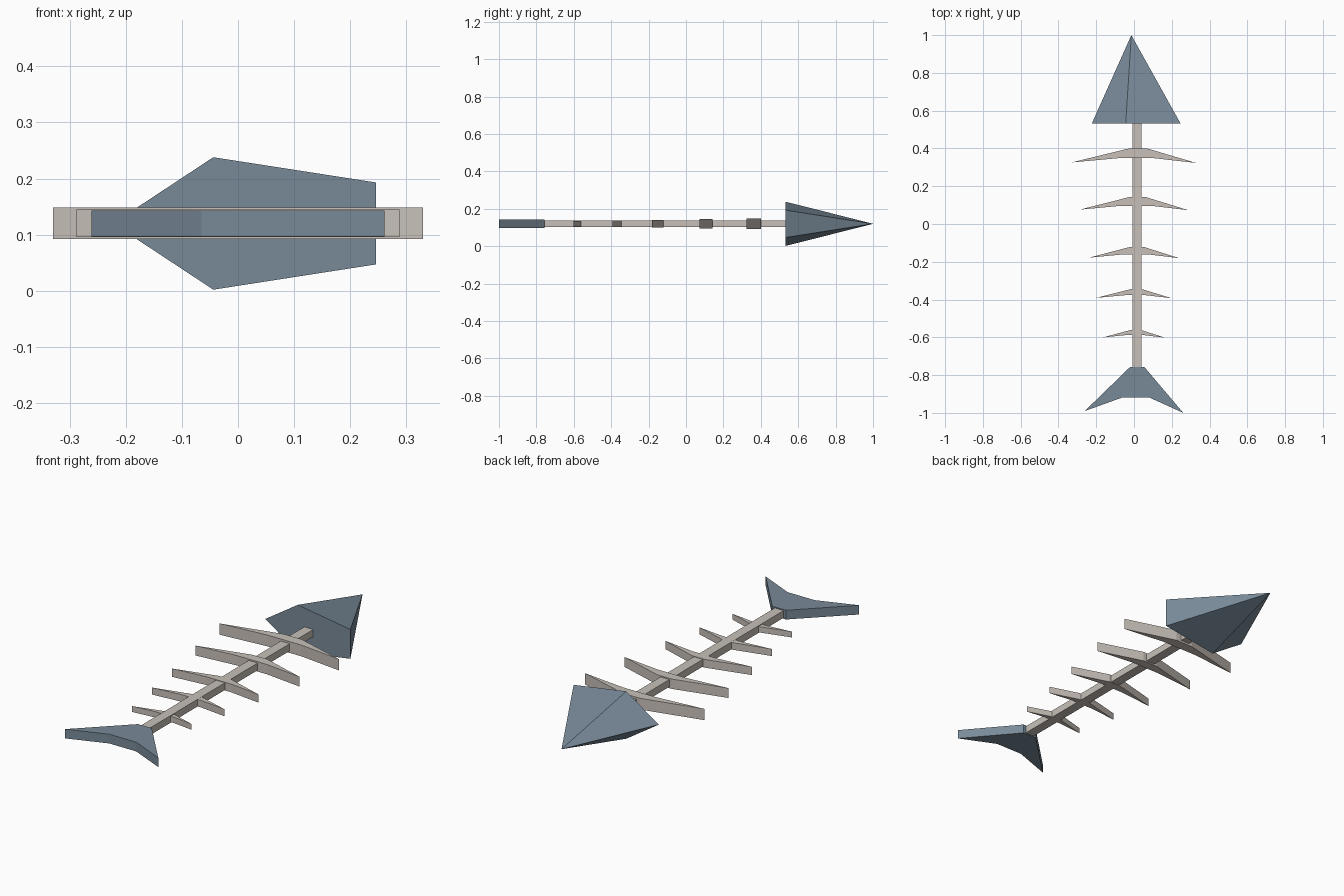
import bpy
import bmesh

if "Cube" in bpy.data.objects:
    bpy.data.objects.remove(bpy.data.objects["Cube"], do_unlink=True)


def make_material(name, rgb):
    mat = bpy.data.materials.new(name)
    mat.use_nodes = True
    mat.diffuse_color = (*rgb, 1)
    mat.node_tree.nodes["Principled BSDF"].inputs["Base Color"].default_value = (*rgb, 1)
    return mat


slate = make_material("slate blue", (0.19, 0.255, 0.318))
bone = make_material("pale bone", (0.578, 0.527, 0.485))
MID_Z = 0.12


def finish(name, bm, mat):
    bmesh.ops.recalc_face_normals(bm, faces=bm.faces)
    mesh = bpy.data.meshes.new(name)
    bm.to_mesh(mesh)
    bm.free()
    mesh.materials.append(mat)
    obj = bpy.data.objects.new(name, mesh)
    bpy.context.collection.objects.link(obj)
    return obj


def slab(name, outline, thickness, mat):
    """Extrude a plan outline vertically about the middle height."""
    bm = bmesh.new()
    verts = [bm.verts.new((x, y, MID_Z - thickness / 2)) for x, y in outline]
    face = bm.faces.new(verts)
    top = bmesh.ops.extrude_face_region(bm, geom=[face])["geom"]
    moved = [v for v in top if isinstance(v, bmesh.types.BMVert)]
    bmesh.ops.translate(bm, verts=moved, vec=(0, 0, thickness))
    return finish(name, bm, mat)


# Swept-back fin outline shared by the tail and the ribs (unit half span, unit depth)
FIN = [(-0.08, 0), (-1, -0.96), (-0.25, -0.67), (0.32, -0.67), (1, -1), (0.21, 0)]


def fin(name, half_span, front_y, depth, thickness, mat):
    outline = [(x * half_span, front_y + y * depth) for x, y in FIN]
    return slab(name, outline, thickness, mat)


# Spine
slab("spine", [(-0.008, -0.77), (0.041, -0.77), (0.041, 0.535), (-0.008, 0.535)], 0.036, bone)

# Ribs, largest nearest the head: half span, front edge, depth, thickness
ribs = [
    (0.33, 0.40, 0.077, 0.056),
    (0.288, 0.143, 0.070, 0.049),
    (0.24, -0.121, 0.060, 0.041),
    (0.20, -0.345, 0.048, 0.035),
    (0.164, -0.56, 0.042, 0.029),
]
for i, size in enumerate(ribs, 1):
    fin(f"rib_{i}", *size, bone)

# Tail fin
fin("tail_fin", 0.261, -0.757, 0.243, 0.046, slate)

# Head: a five-sided pyramid pointing backwards
bm = bmesh.new()
base = [bm.verts.new((x, 0.533, MID_Z + z)) for x, z in
        [(-0.223, 0), (-0.044, 0.118), (0.246, 0.073), (0.246, -0.073), (-0.044, -0.118)]]
apex = bm.verts.new((-0.014, 1.0, MID_Z))
bm.faces.new(base)
for a, b in zip(base, base[1:] + base[:1]):
    bm.faces.new((a, b, apex))
finish("head", bm, slate)
